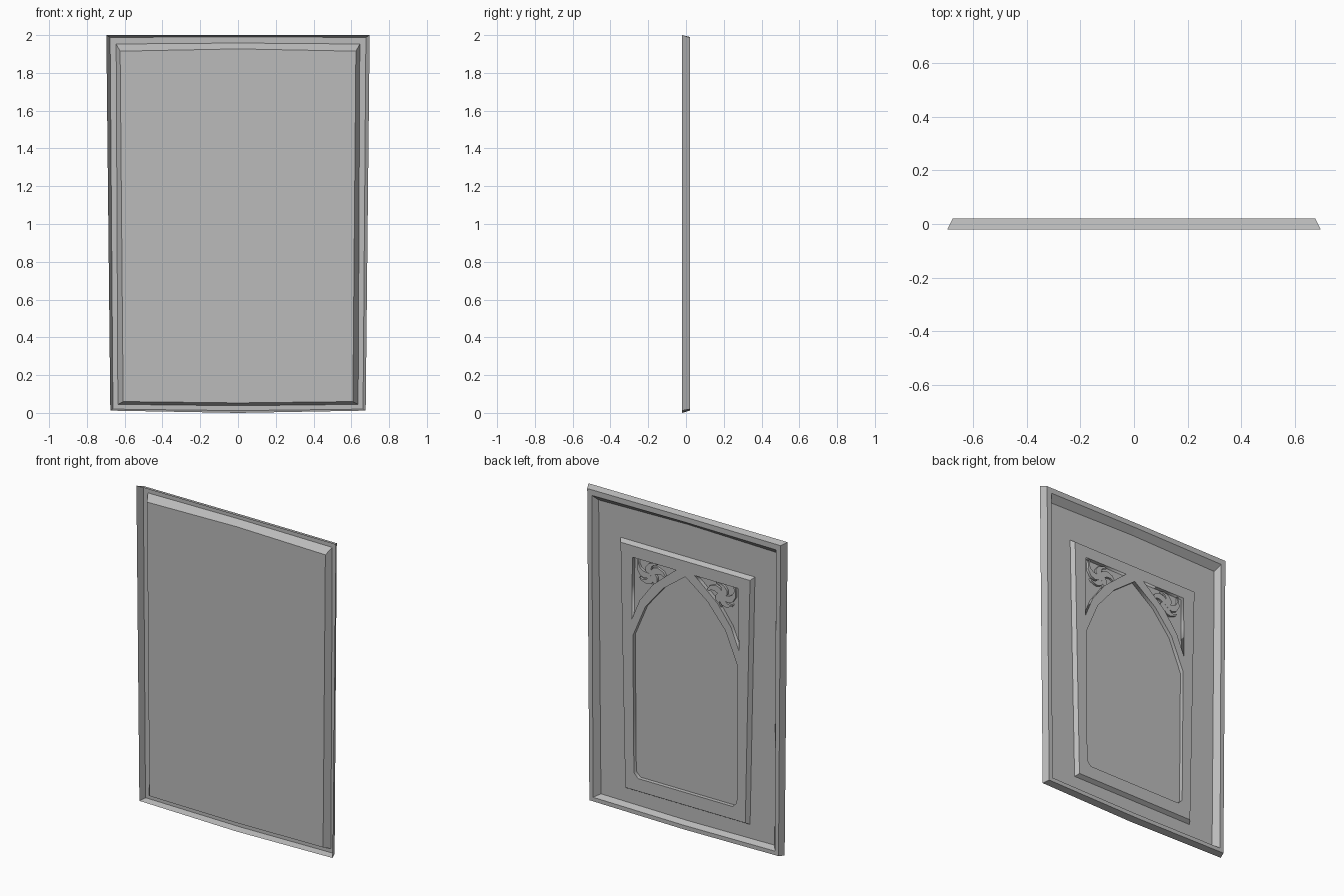
import bpy, bmesh, math

if "Cube" in bpy.data.objects:
    bpy.data.objects.remove(bpy.data.objects["Cube"])

GREY = (0.5, 0.5, 0.5, 1)
mat = bpy.data.materials.new("plain grey")
mat.use_nodes = True
mat.diffuse_color = GREY
mat.node_tree.nodes["Principled BSDF"].inputs["Base Color"].default_value = GREY

FRONT, BACK = -0.0205, 0.0205   # overall depth
FLOOR, FACE = -0.018, 0.007     # backing sheet and raised panel face


def add_mesh(name, bm):
    mesh = bpy.data.meshes.new(name)
    bm.to_mesh(mesh)
    bm.free()
    mesh.materials.append(mat)
    obj = bpy.data.objects.new(name, mesh)
    bpy.context.collection.objects.link(obj)
    return obj


def loft(name, rings, cap=False):
    """Join matching rings of points; optionally close the last one."""
    bm = bmesh.new()
    loops = [[bm.verts.new(p) for p in ring] for ring in rings]
    for a, b in zip(loops, loops[1:]):
        for i in range(len(a)):
            j = (i + 1) % len(a)
            bm.faces.new((a[i], a[j], b[j], b[i]))
    if cap:
        bm.faces.new(loops[-1])
    bmesh.ops.recalc_face_normals(bm, faces=bm.faces)
    # open shells: make sure the normals look to the back
    if sum(f.normal.y * f.calc_area() for f in bm.faces) < 0:
        bmesh.ops.reverse_faces(bm, faces=bm.faces)
    return add_mesh(name, bm)


def slab(name, outlines, y0, y1):
    """Flat plate from x,z outlines; inner outlines become holes."""
    curve = bpy.data.curves.new(name, "CURVE")
    curve.dimensions = "2D"
    curve.fill_mode = "BOTH"
    curve.extrude = (y1 - y0) / 2
    for pts in outlines:
        spline = curve.splines.new("POLY")
        spline.points.add(len(pts) - 1)
        for p, (x, z) in zip(spline.points, pts):
            p.co = (x, z, 0, 1)
        spline.use_cyclic_u = True
    temp = bpy.data.objects.new(name + " outline", curve)
    bpy.context.collection.objects.link(temp)
    bpy.context.view_layer.update()
    mesh = bpy.data.meshes.new_from_object(
        temp.evaluated_get(bpy.context.evaluated_depsgraph_get()))
    bpy.data.objects.remove(temp)
    bm = bmesh.new()
    bm.from_mesh(mesh)
    bpy.data.meshes.remove(mesh)
    bmesh.ops.remove_doubles(bm, verts=bm.verts, dist=0.0001)
    for v in bm.verts:
        x, z, d = v.co
        v.co = (x, (y0 + y1) / 2 + d, z)
    bmesh.ops.recalc_face_normals(bm, faces=bm.faces)
    return add_mesh(name, bm)


def flip(pts):
    return [(-x, z) for x, z in reversed(pts)]


# Hollow frame with its recessed backing sheet, slightly tapered to the bottom
def frame_ring(top_x, bottom_x, top, top_mid, bottom, bottom_mid, y):
    half = [(0, bottom_mid), (bottom_x, bottom), (top_x, top), (0, top_mid)]
    return [(x, y, z) for x, z in half + flip(half[1:3])]


loft("frame_and_backing", [
    frame_ring(0.697, 0.676, 2.0, 2.0, 0.012, 0.0, FRONT),
    frame_ring(0.677, 0.662, 1.988, 1.99, 0.02, 0.012, BACK),
    frame_ring(0.645, 0.636, 1.953, 1.958, 0.045, 0.038, BACK),
    frame_ring(0.624, 0.608, 1.915, 1.927, 0.06, 0.053, FLOOR),
], cap=True)

# Raised panel pierced by a pointed arch and two spandrels
half_panel = [(0.42, 0.16), (0.453, 1.703)]
panel = half_panel + flip(half_panel)
half_arch = [(0.33, 0.24), (0.36, 0.27), (0.367, 1.135), (0.28, 1.34), (0.155, 1.49)]
arch = half_arch + [(0, 1.605)] + flip(half_arch)
spandrel = [(0.375, 1.236), (0.37, 1.63), (0.065, 1.63), (0.106, 1.597),
            (0.227, 1.495), (0.32, 1.37)]
slab("raised_panel", [panel, arch, spandrel, flip(spandrel)], FLOOR + 0.0005, FACE)

# Sloping edge around the raised panel
half_base = [(0.436, 0.145), (0.47, 1.72)]
base = half_base + flip(half_base)
loft("panel_edge", [[(x, FLOOR, z) for x, z in base],
                    [(x, FACE, z) for x, z in panel]])


# Pinwheel tracery in the spandrels
def swirl_arm(angle, length):
    left, right = [], []
    for i in range(6):
        t = i / 5
        a = angle + 1.1 * t * t
        r = length * t
        w = 0.009 + 0.014 * math.sin(math.pi * t)
        x, z = 0.25 + r * math.cos(a), 1.545 + r * math.sin(a)
        nx, nz = -math.sin(a) * w, math.cos(a) * w
        left.append((x + nx, z + nz))
        right.append((x - nx, z - nz))
    return left + right[::-1]


lengths = [0.12, 0.085, 0.12, 0.07, 0.085]
for side in ("left", "right"):
    for k, length in enumerate(lengths):
        arm = swirl_arm(math.radians(-20 + 72 * k), length)
        arm = arm if side == "left" else flip(arm)
        slab(f"{side}_tracery_arm_{k + 1}", [arm], FLOOR + 0.0005, -0.002 - 0.0003 * k)
